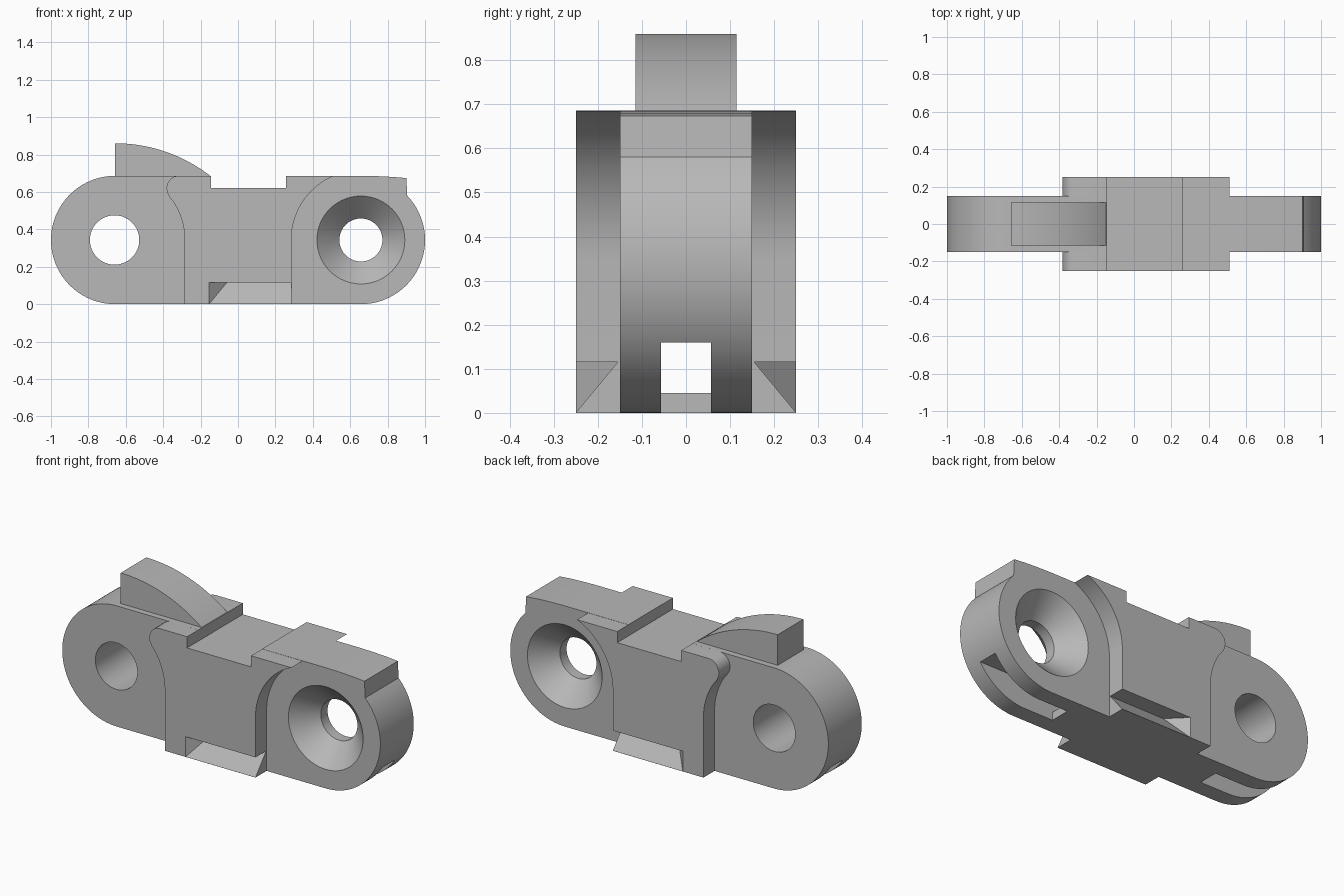
import bpy, bmesh
from math import sin, cos, pi, radians

cube = bpy.data.objects.get("Cube")
if cube:
    bpy.data.objects.remove(cube, do_unlink=True)

R = 0.343        # end radius
PX = 0.657       # pivot distance from the centre
TOP = 2 * R
CORE, WIDE = 0.15, 0.25   # half widths

grey = bpy.data.materials.new("plain_grey")
grey.use_nodes = True
grey.diffuse_color = (0.48, 0.48, 0.48, 1)
grey.node_tree.nodes["Principled BSDF"].inputs["Base Color"].default_value = (0.48, 0.48, 0.48, 1)


def arc(cx, cz, r, a0, a1, n=24):
    angles = [radians(a0 + (a1 - a0) * i / n) for i in range(n + 1)]
    return [(cx + r * cos(a), cz + r * sin(a)) for a in angles]


def finish(name, bm):
    bmesh.ops.recalc_face_normals(bm, faces=bm.faces)
    mesh = bpy.data.meshes.new(name)
    bm.to_mesh(mesh)
    bm.free()
    mesh.materials.append(grey)
    ob = bpy.data.objects.new(name, mesh)
    bpy.context.collection.objects.link(ob)
    return ob


def plate(name, outline, half):
    """Extrude an x-z outline symmetrically along y."""
    bm = bmesh.new()
    face = bm.faces.new([bm.verts.new((x, -half, z)) for x, z in outline])
    ext = bmesh.ops.extrude_face_region(bm, geom=[face])
    moved = [v for v in ext["geom"] if isinstance(v, bmesh.types.BMVert)]
    bmesh.ops.translate(bm, verts=moved, vec=(0, 2 * half, 0))
    return finish(name, bm)


def box(name, x0, x1, half, z0, z1):
    return plate(name, [(x0, z0), (x1, z0), (x1, z1), (x0, z1)], half)


def lathe(name, cx, profile, n=64):
    """Solid of revolution around a y axis; profile holds (y, radius)."""
    bm = bmesh.new()
    rings = [[bm.verts.new((cx + r * cos(2 * pi * i / n), y, R + r * sin(2 * pi * i / n)))
              for i in range(n)] for y, r in profile]
    for a, b in zip(rings, rings[1:]):
        for i in range(n):
            j = (i + 1) % n
            bm.faces.new((a[i], a[j], b[j], b[i]))
    bm.faces.new(rings[0])
    bm.faces.new(rings[-1])
    return finish(name, bm)


def combine(target, tool, operation):
    tool.hide_render = True
    bpy.context.view_layer.objects.active = target
    mod = target.modifiers.new(operation.lower(), "BOOLEAN")
    mod.operation, mod.solver, mod.object = operation, "EXACT", tool
    bpy.ops.object.modifier_apply(modifier=mod.name)
    bpy.data.objects.remove(tool, do_unlink=True)


# Core link: rounded ends, with a square stop corner at the upper right
stop = [(0.905, 0.58), (0.9, 0.674), (0.83, 0.68), (0.75, 0.684), (PX, TOP)]
link = plate("chain_link", arc(-PX, R, R, 90, 270, 48) + arc(PX, R, R, -90, 43, 36) + stop, CORE)

# Wide middle block, hollowed around both neighbouring pivots
RC = 0.372
lobe = [(-0.368, 0.575), (-0.38, 0.6), (-0.382, 0.625), (-0.375, 0.65),
        (-0.36, 0.67), (-0.34, 0.682), (-0.32, TOP)]
middle = plate("middle_block",
               [(PX - RC, 0)] + arc(PX, R, RC, 180, 113.2) + lobe[::-1]
               + arc(-PX, R, RC, 34, 0) + [(RC - PX, 0)], WIDE)
combine(link, middle, "UNION")

# Curved tooth on top of the left end
TR = 0.83
tooth = plate("tooth", [(-0.2, 0.6), (-0.657, 0.6)]
              + arc(-0.657, 0.86 - TR, TR, 90, 52.1), 0.115)
combine(link, tooth, "UNION")

# Top notch, long wire channel and open end slots
combine(link, box("notch_cutter", -0.145, 0.257, 0.4, 0.622, 1.0), "DIFFERENCE")
channel = plate("channel_cutter", [(-1.2, -0.1), (-0.48, -0.1), (-0.48, 0.045), (0.48, 0.045),
                                   (0.48, -0.1), (1.2, -0.1), (1.2, 0.16), (-1.2, 0.16)], 0.057)
combine(link, channel, "DIFFERENCE")

# Plain pivot hole and double countersunk hole
combine(link, lathe("pivot_cutter", -PX - 0.003, [(-0.3, 0.132), (0.3, 0.132)]), "DIFFERENCE")
sink = [(-0.2, 0.285), (-0.03, 0.115), (0.03, 0.115), (0.2, 0.285)]
combine(link, lathe("countersink_cutter", PX, sink), "DIFFERENCE")

# Undercut wedges along the lower sides of the middle block
for side in (-1, 1):
    bm = bmesh.new()
    for x, y, z in [(-0.205, 0.3, 0.115), (-0.205, 0.3, -0.06), (-0.06, 0.155, 0.115),
                    (0.34, 0.3, -0.06), (0.34, 0.3, 0.115), (0.34, 0.155, 0.115)]:
        bm.verts.new((x, side * y, z))
    bmesh.ops.convex_hull(bm, input=bm.verts)
    combine(link, finish("wedge_cutter", bm), "DIFFERENCE")

# One colour, smooth curves with crisp edges
link.data.materials.clear()
link.data.materials.append(grey)
for poly in link.data.polygons:
    poly.material_index = 0
bpy.ops.object.select_all(action="DESELECT")
link.select_set(True)
bpy.context.view_layer.objects.active = link
bpy.ops.object.shade_smooth_by_angle(angle=radians(25))
